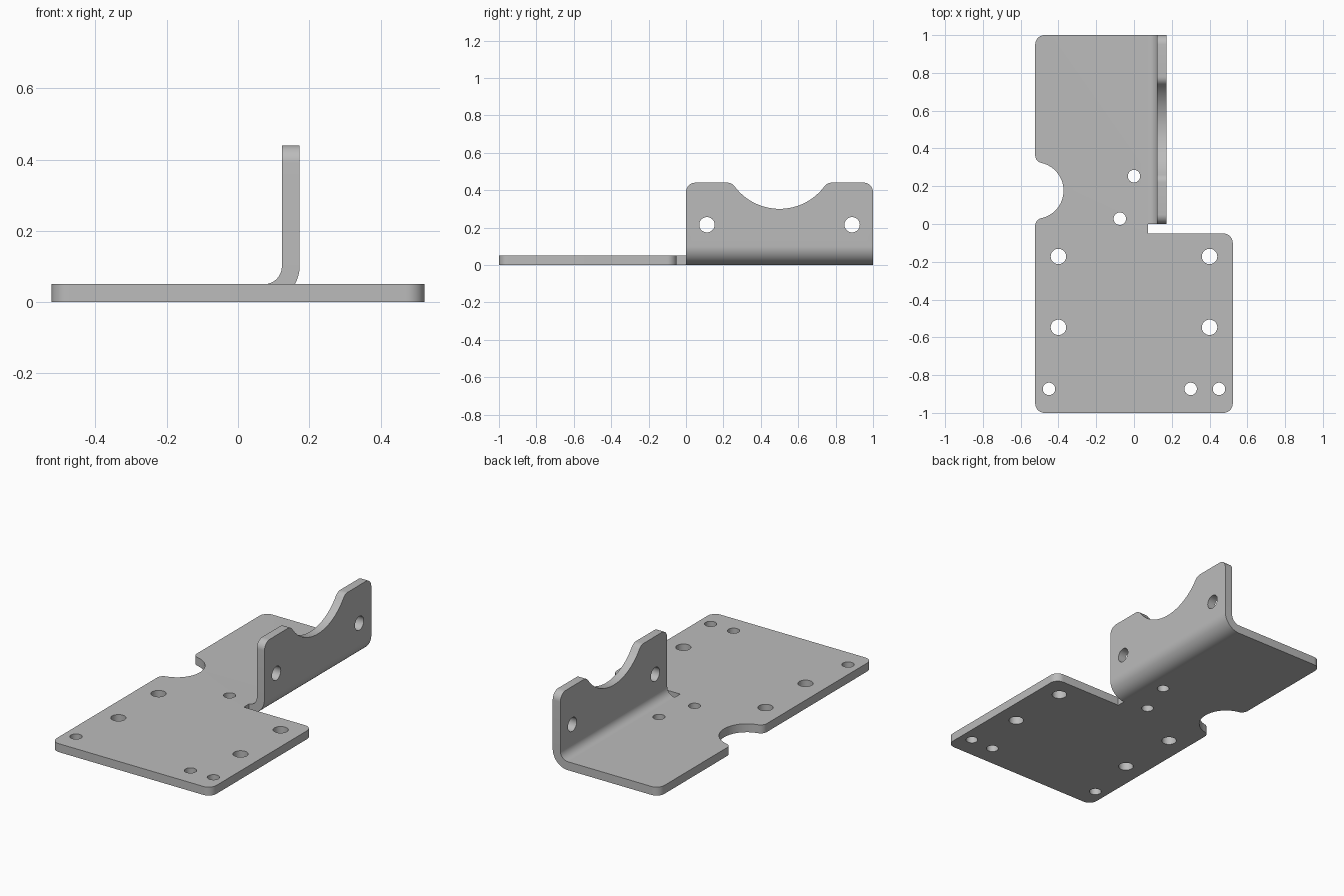
import bpy, bmesh
from math import atan2, cos, sin, sqrt, radians, degrees, pi
from mathutils import Matrix

cube = bpy.data.objects.get("Cube")
if cube:
    bpy.data.objects.remove(cube, do_unlink=True)

T = 0.05        # sheet thickness
HALF_W = 0.523  # half width of the base
BEND_X = 0.073  # where the bend starts
BEND_R = 0.1    # outer bend radius, also the height where the flange starts
TOP = 0.44      # flange height
CORNER = 0.05


def arc(cx, cy, r, start, end, steps=10):
    angles = [radians(start + (end - start) * i / steps) for i in range(steps + 1)]
    return [(cx + r * cos(a), cy + r * sin(a)) for a in angles]


def circle(cx, cy, r):
    return arc(cx, cy, r, 0, 360, 40)[:-1]


def scoop(cx, cy, r, fillet, offset, travel):
    """Round bite out of an edge, with filleted lips; travel is the edge direction."""
    h = offset + fillet
    v = sqrt((r + fillet) ** 2 - h * h)
    a = degrees(atan2(h, v))
    pts = (arc(-v, h, fillet, -90, -a, 8) + arc(0, 0, r, 180 - a, a, 32)[1:-1]
           + arc(v, h, fillet, 180 + a, 270, 8))
    moved = [complex(*p) * travel + complex(cx, cy) for p in pts]
    return [(p.real, p.imag) for p in moved]


def add_sheet(bm, loops, matrix):
    """Fill an outline with holes, give it the sheet thickness, add it to bm."""
    curve = bpy.data.curves.new("sheet_profile", 'CURVE')
    curve.dimensions = '2D'
    curve.fill_mode = 'BOTH'
    curve.extrude = T / 2
    for loop in loops:
        spline = curve.splines.new('POLY')
        spline.points.add(len(loop) - 1)
        for point, (x, y) in zip(spline.points, loop):
            point.co = (x, y, 0, 1)
        spline.use_cyclic_u = True
    obj = bpy.data.objects.new("sheet_profile", curve)
    bpy.context.collection.objects.link(obj)
    graph = bpy.context.evaluated_depsgraph_get()
    mesh = bpy.data.meshes.new_from_object(obj.evaluated_get(graph))
    mesh.transform(matrix)
    bm.from_mesh(mesh)
    bpy.data.meshes.remove(mesh)
    bpy.data.objects.remove(obj, do_unlink=True)
    bpy.data.curves.remove(curve)


bm = bmesh.new()

# Base plate: wide front, narrow back, round bite in the right edge
inset = HALF_W - CORNER
base = (arc(-inset, -1 + CORNER, CORNER, 180, 270)
        + arc(inset, -1 + CORNER, CORNER, 270, 360)
        + arc(inset, -T - CORNER, CORNER, 0, 90)
        + [(BEND_X, -T), (BEND_X, 0), (BEND_X, 1)]
        + arc(-inset, 1 - CORNER, CORNER, 90, 180)
        + scoop(-HALF_W, 0.177, 0.15, 0.04, 0, -1j))
large = [(s * 0.4, y) for s in (-1, 1) for y in (-0.172, -0.547)]
small = [(-0.45, -0.873), (0.3, -0.873), (0.45, -0.873), (0, 0.253), (-0.075, 0.028)]
holes = [circle(x, y, 0.041) for x, y in large] + [circle(x, y, 0.033) for x, y in small]
add_sheet(bm, [base] + holes, Matrix.Translation((0, 0, T / 2)))

# Upright flange: drawn in y and z, scooped along its top
flange = ([(0, BEND_R), (1, BEND_R)]
          + arc(1 - CORNER, TOP - CORNER, CORNER, 0, 90)
          + scoop(0.5, 0.6, 0.3, 0.05, 0.6 - TOP, -1)
          + arc(CORNER, TOP - CORNER, CORNER, 90, 180))
upright = Matrix(((0, 0, 1, BEND_X + BEND_R - T / 2), (1, 0, 0, 0), (0, 1, 0, 0), (0, 0, 0, 1)))
add_sheet(bm, [flange] + [circle(y, 0.215, 0.041) for y in (0.112, 0.888)], upright)

# Remove the inner walls where the bend joins
seams = [f for f in bm.faces
         if all(abs(v.co.x - BEND_X) < 1e-4 and v.co.y > -1e-4 for v in f.verts)
         or all(abs(v.co.z - BEND_R) < 1e-4 for v in f.verts)]
bmesh.ops.delete(bm, geom=seams, context='FACES')

# Bend: quarter tube section swept along y
outer = arc(BEND_X, BEND_R, BEND_R, -90, 0, 16)
inner = arc(BEND_X, BEND_R, BEND_R - T, -90, 0, 16)
rows = [[[bm.verts.new((x, y, z)) for x, z in side] for y in (0, 1)] for side in (outer, inner)]
(o0, o1), (i0, i1) = rows
for a, b in ((o0, o1), (i0, i1), (o0, i0), (o1, i1)):
    for k in range(len(a) - 1):
        bm.faces.new((a[k], a[k + 1], b[k + 1], b[k]))

bmesh.ops.remove_doubles(bm, verts=bm.verts, dist=1e-4)
bmesh.ops.recalc_face_normals(bm, faces=bm.faces)

mesh = bpy.data.meshes.new("bent_bracket")
bm.to_mesh(mesh)
bm.free()
bracket = bpy.data.objects.new("bent_bracket", mesh)
bpy.context.collection.objects.link(bracket)

# Plain grey metal
grey = (0.5, 0.5, 0.5, 1)
mat = bpy.data.materials.new("grey_metal")
mat.use_nodes = True
mat.diffuse_color = grey
mat.node_tree.nodes["Principled BSDF"].inputs["Base Color"].default_value = grey
mesh.materials.clear()
mesh.materials.append(mat)
for poly in mesh.polygons:
    poly.material_index = 0

bpy.ops.object.select_all(action='DESELECT')
bracket.select_set(True)
bpy.context.view_layer.objects.active = bracket
bpy.ops.object.shade_smooth_by_angle(angle=pi / 6)
